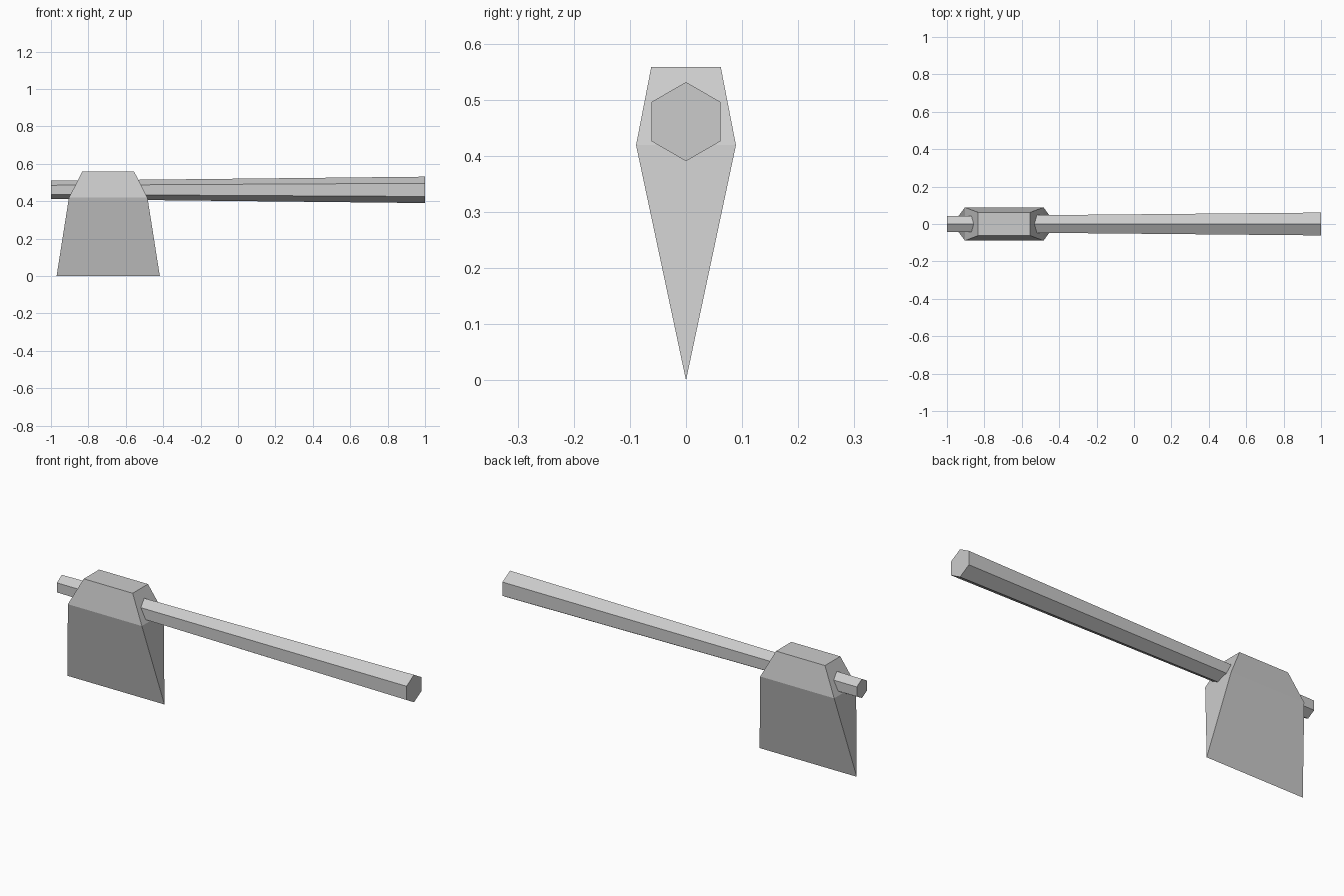
import bpy, bmesh
from math import sin, cos, pi

default = bpy.data.objects.get("Cube")
if default:
    bpy.data.objects.remove(default, do_unlink=True)

grey = bpy.data.materials.new("plain_grey")
grey.use_nodes = True
colour = (0.6, 0.6, 0.6, 1)
grey.diffuse_color = colour
grey.node_tree.nodes["Principled BSDF"].inputs["Base Color"].default_value = colour


def loft(name, rings):
    """Skin matching rings of points, cap both ends, merge collapsed points."""
    bm = bmesh.new()
    loops = [[bm.verts.new(p) for p in ring] for ring in rings]
    for a, b in zip(loops, loops[1:]):
        n = len(a)
        for i in range(n):
            j = (i + 1) % n
            bm.faces.new((a[i], a[j], b[j], b[i]))
    bm.faces.new(loops[0])
    bm.faces.new(loops[-1])
    bmesh.ops.remove_doubles(bm, verts=bm.verts, dist=0.0001)
    bmesh.ops.recalc_face_normals(bm, faces=bm.faces)
    mesh = bpy.data.meshes.new(name)
    bm.to_mesh(mesh)
    bm.free()
    mesh.materials.append(grey)
    obj = bpy.data.objects.new(name, mesh)
    bpy.context.collection.objects.link(obj)
    return obj


def rectangle(z, x0, x1, y):
    return [(x0, -y, z), (x1, -y, z), (x1, y, z), (x0, y, z)]


def hexagon(x, r, z=0.461):
    return [(x, r * sin(i * pi / 3), z + r * cos(i * pi / 3)) for i in range(6)]


# Tapered six-sided handle
loft("handle", [hexagon(-1, 0.049), hexagon(1, 0.0705)])

# Wedge head: flat poll, widest shoulder, sharp cutting edge at the bottom
loft("axe_head", [
    rectangle(0.558, -0.833, -0.555, 0.062),
    rectangle(0.419, -0.904, -0.484, 0.089),
    rectangle(0.0, -0.97, -0.418, 0.0),
])
